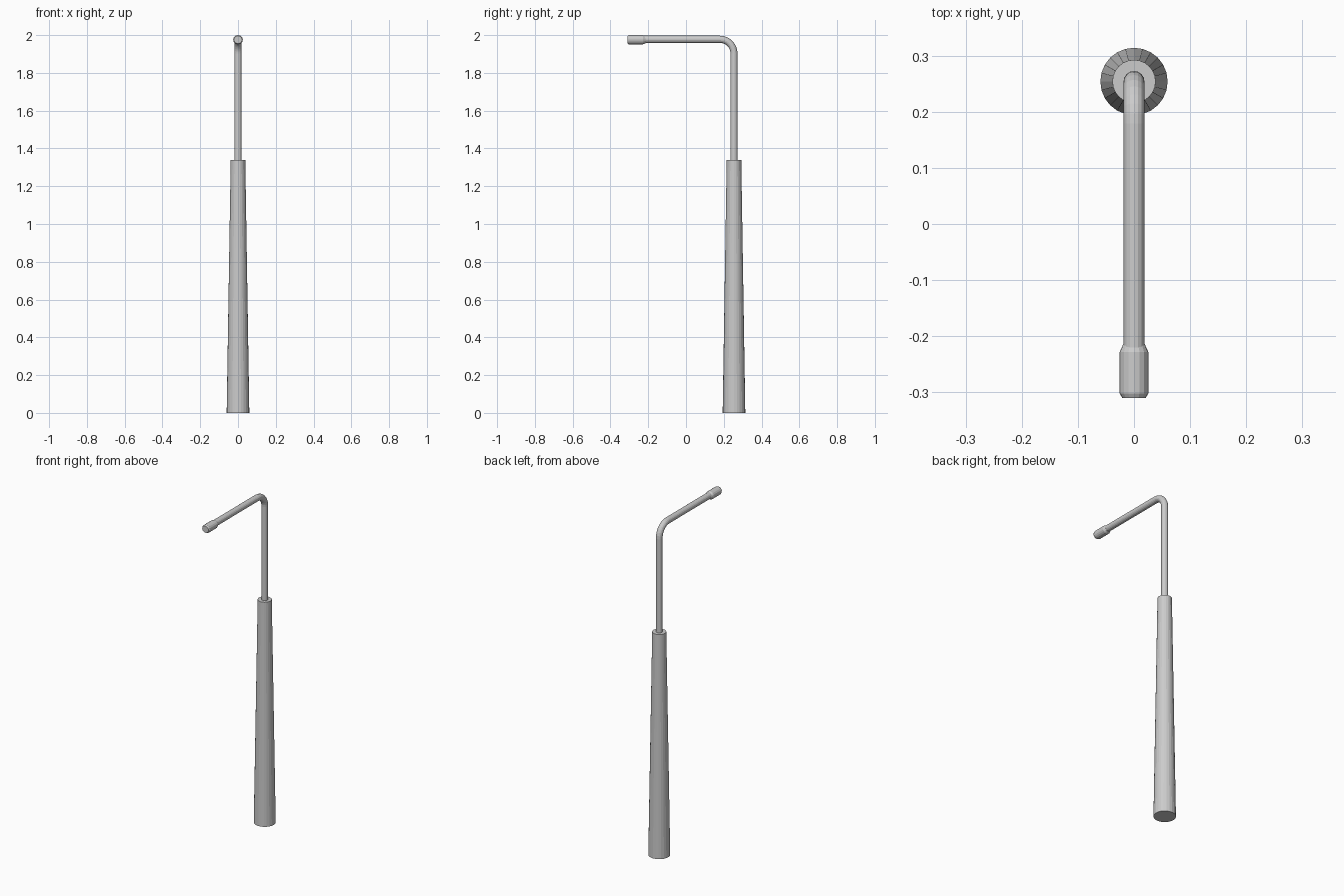
import bpy, bmesh, math
from mathutils import Matrix, Vector

if "Cube" in bpy.data.objects:
    bpy.data.objects.remove(bpy.data.objects["Cube"])

POST_Y, ARM_Z, TUBE_R, BEND_R = 0.254, 1.978, 0.0187, 0.075


def sweep(name, rings, sides):
    """Skin circles given as (centre, tilt about x, radius) and cap the ends."""
    bm = bmesh.new()
    loops = []
    for centre, tilt, radius in rings:
        rot = Matrix.Rotation(tilt, 3, 'X')
        loops.append([bm.verts.new(Vector(centre) + rot @ Vector((
            radius * math.cos(2 * math.pi * i / sides),
            radius * math.sin(2 * math.pi * i / sides), 0))) for i in range(sides)])
    for a, b in zip(loops, loops[1:]):
        for i in range(sides):
            j = (i + 1) % sides
            bm.faces.new((a[i], a[j], b[j], b[i]))
    bm.faces.new(loops[0][::-1])
    bm.faces.new(loops[-1])
    bmesh.ops.recalc_face_normals(bm, faces=bm.faces)
    mesh = bpy.data.meshes.new(name)
    bm.to_mesh(mesh)
    bm.free()
    obj = bpy.data.objects.new(name, mesh)
    bpy.context.collection.objects.link(obj)
    return obj


# Tapered lower post
sweep("tapered_post", [((0, POST_Y, 0), 0, 0.06), ((0, POST_Y, 1.34), 0, 0.0385)], 24)

# Bent tube: upright, quarter bend, then horizontal arm towards the front
bend_y, bend_z = POST_Y - BEND_R, ARM_Z - BEND_R
rings = [((0, POST_Y, 1.33), 0, TUBE_R)]
for k in range(9):
    t = math.pi / 2 * k / 8
    rings.append(((0, bend_y + BEND_R * math.cos(t), bend_z + BEND_R * math.sin(t)), t, TUBE_R))
rings.append(((0, -0.22, ARM_Z), math.pi / 2, TUBE_R))
sweep("bent_arm", rings, 16)

# Lamp head with tapered collar and chamfered tip
HEAD_Z = 1.9755
profile = [(-0.213, 0.0187), (-0.228, 0.0255), (-0.302, 0.0255), (-0.31, 0.021)]
head = sweep("lamp_head", [((0, y, HEAD_Z), math.pi / 2, r) for y, r in profile], 16)
# Slightly flattened in height so the crown reaches 2.0
for v in head.data.vertices:
    v.co.z = HEAD_Z + (v.co.z - HEAD_Z) * 0.96
